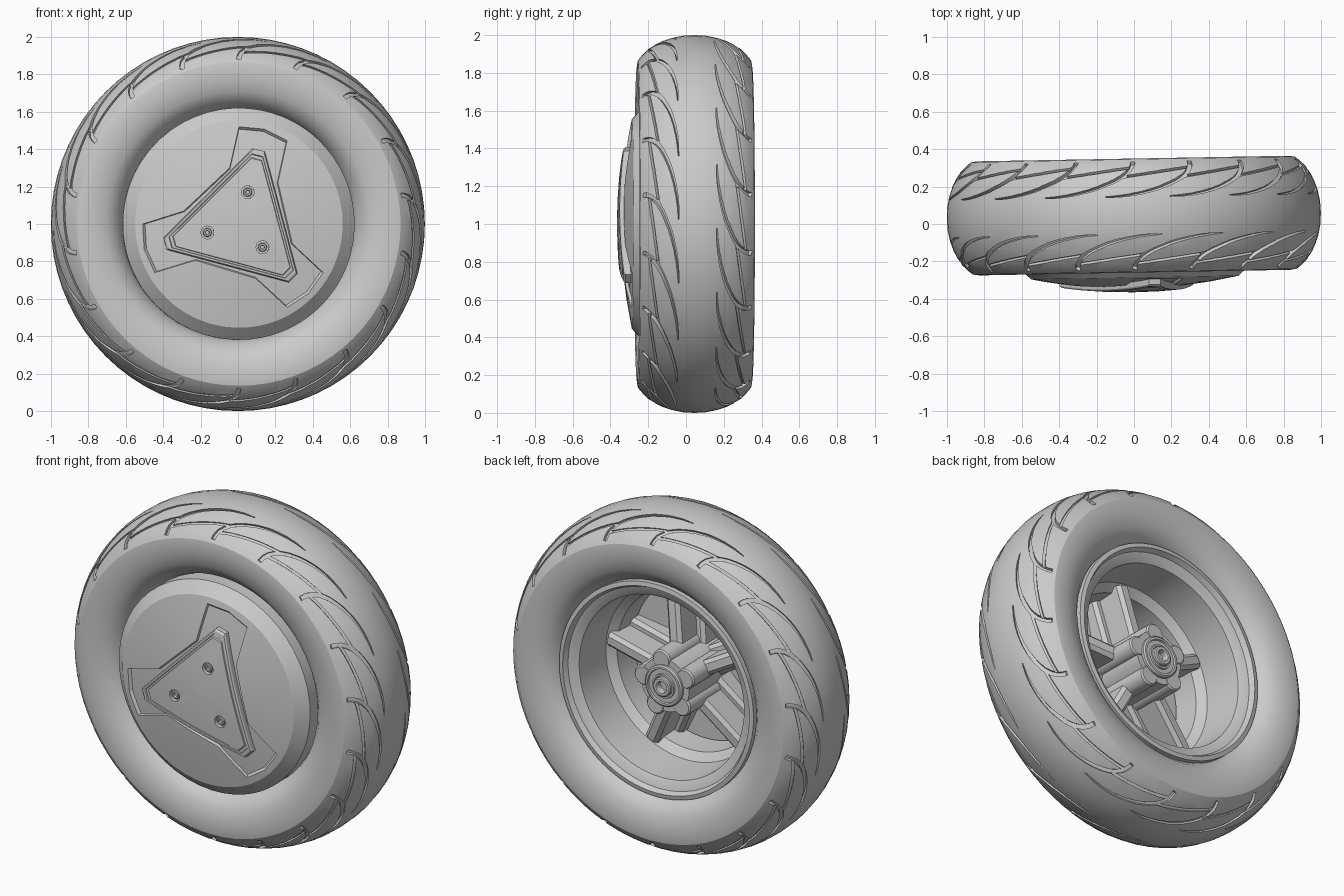
import bpy, bmesh, math
from mathutils import Matrix, Vector

if "Cube" in bpy.data.objects:
    bpy.data.objects.remove(bpy.data.objects["Cube"])

# wheel axis runs along y through z = 1, with a slight yaw
PLACE = Matrix.Translation((0, 0, 1)) @ Matrix.Rotation(0.018, 4, 'Z')
MID = 0.045          # y of the tyre's centre plane
TURN = 75            # direction of the first cover wing, degrees


def loft(name, parts, closed=False, angle=30):
    """Each part is a list of equal-length loops, bridged in order."""
    bm = bmesh.new()
    for loops in parts:
        rows = [[bm.verts.new(PLACE @ Vector(p)) for p in lp] for lp in loops]
        n = len(rows[0])
        for i in range(len(rows) if closed else len(rows) - 1):
            a, b = rows[i], rows[(i + 1) % len(rows)]
            for j in range(n):
                k = (j + 1) % n
                bm.faces.new((a[j], a[k], b[k], b[j]))
        if not closed:
            bm.faces.new(rows[0])
            bm.faces.new(rows[-1])
    bmesh.ops.recalc_face_normals(bm, faces=bm.faces)
    me = bpy.data.meshes.new(name)
    bm.to_mesh(me)
    bm.free()
    ob = bpy.data.objects.new(name, me)
    bpy.context.collection.objects.link(ob)
    smooth(ob, angle)
    return ob


def activate(ob):
    bpy.ops.object.select_all(action='DESELECT')
    ob.select_set(True)
    bpy.context.view_layer.objects.active = ob


def smooth(ob, angle=30):
    activate(ob)
    bpy.ops.object.shade_smooth_by_angle(angle=math.radians(angle))


def cut(ob, cutter):
    mod = ob.modifiers.new("cut", 'BOOLEAN')
    mod.operation, mod.solver, mod.object = 'DIFFERENCE', 'EXACT', cutter
    activate(ob)
    bpy.ops.object.modifier_apply(modifier=mod.name)
    bpy.data.objects.remove(cutter)


def ring(r, y, seg, cx=0, cz=0):
    return [(cx + r * math.sin(2 * math.pi * i / seg), y,
             cz + r * math.cos(2 * math.pi * i / seg)) for i in range(seg)]


def lathe(profile, seg=64, cx=0, cz=0):
    return [ring(r, y, seg, cx, cz) for r, y in profile]


def polar(deg, r):
    a = math.radians(deg)
    return Vector((r * math.cos(a), r * math.sin(a)))


# tyre body: crown and sidewall half profile as (offset from centre plane, radius)
CROWN = [(0, 1.0), (.06, .997), (.12, .985), (.17, .968), (.21, .948),
         (.25, .922), (.285, .885), (.30, .865)]
half = CROWN + [(.305, .83), (.30, .77), (.285, .71), (.26, .67), (.22, .635), (.17, .615)]
profile = [(r, MID + d) for d, r in half] + [(r, MID - d) for d, r in reversed(half[1:])]
tyre = loft("tyre", [lathe(profile, 72)], closed=True)


# tread grooves: tapered cutters that follow the crown
def crown_point(s, phi, side):
    i = min(int(s), len(CROWN) - 2)
    d, r = Vector(CROWN[i]).lerp(Vector(CROWN[i + 1]), s - i)
    out = Vector((d, r - .75)).normalized()
    phi *= side
    place = lambda d, r: Vector((r * math.sin(phi), -side * d, r * math.cos(phi)))
    return place(d, r) + Vector((0, MID, 0)), place(*out)


def groove(path, widths, side, depth=.018):
    pts = [crown_point(s, phi, side) for s, phi in path]
    loops = []
    for i, (p, n) in enumerate(pts):
        tan = pts[min(i + 1, len(pts) - 1)][0] - pts[max(i - 1, 0)][0]
        w = n.cross(tan).normalized() * widths[i]
        loops.append([p - w - n * depth, p + w - n * depth, p + w + n * .03, p - w + n * .03])
    return loops


COUNT, STEPS = 18, 12
long_cuts, short_cuts = [], []
for side in (1, -1):
    for k in range(COUNT):
        base = 2 * math.pi * k / COUNT
        arc = [math.pi / 2 * i / STEPS for i in range(STEPS + 1)]
        long_cuts.append(groove(
            [(6.15 - 4.45 * math.sin(a), base + .5 * (1 - math.cos(a))) for a in arc],
            [.002 + .010 * math.cos(a) ** .7 if a < 1.57 else .002 for a in arc], side))
        short_cuts.append(groove(
            [(5.2 - 1.3 * t / 6, base + .008 + .408 * t / 6) for t in range(7)],
            [.007] * 7, side, .014))
cut(tyre, loft("long_groove_cutter", long_cuts))
cut(tyre, loft("short_groove_cutter", short_cuts))
smooth(tyre, 28)

# rim barrel, open towards the back
loft("rim", [lathe([(.63, .20), (.63, .285), (.605, .29), (.59, .26), (.56, .25), (.535, .235),
                    (.52, .0), (.475, -.04), (.465, -.19), (.5, -.21), (.61, -.15)])], closed=True)


# front cover with a three-winged recess
def dome(r):
    return -.345 + .19 * r * r


def sampled(corners, n=10):
    return [a.lerp(b, i / n) for a, b in zip(corners, corners[1:] + corners[:1]) for i in range(n)]


def draped(outline, scale, lift):
    return [(p.x * scale, dome(p.length * scale) + lift, p.y * scale) for p in outline]


def rounded(outline, r, y):
    return [(p.x / p.length * r, y, p.y / p.length * r) for p in outline]


wings = sampled([polar(TURN + 120 * k + a, r) for k in range(3)
                 for a, r in ((-28, .305), (-15, .515), (0, .525), (15, .52), (24.5, .305))])
between = [p.lerp(p.normalized() * .555, .5) for p in wings]
loft("front_cover", [[draped(wings, s, .016) for s in (.05, .4, .7, .975)]
                     + [draped(wings, 1, 0), draped(between, 1, 0)]
                     + [rounded(wings, r, y) for r, y in
                        ((.555, dome(.555)), (.62, -.225), (.62, -.13), (.5, -.2), (.05, -.2))]])

# raised triangular plate with a stepped edge and three bolt holes
tri = sampled([polar(TURN + 120 * k + a, .411) for k in range(3) for a in (-4.5, 4.5)])
plate = loft("triangle_plate", [[draped(tri, s, h) for s, h in (
    (.05, .03), (1, .03), (1, -.012), (.975, -.02), (.93, -.02), (.92, -.014),
    (.88, -.014), (.87, -.02), (.5, -.02), (.05, -.02))]])
bolts = [polar(TURN + 120 * k, .176) for k in range(3)]
cut(plate, loft("bolt_hole_cutter", [lathe([(.034, -.5), (.034, -.335)], 24, b.x, b.y) for b in bolts]))
smooth(plate, 25)
loft("bolts", [lathe([(.024, -.32), (.024, -.35), (.02, -.354), (.012, -.354), (.01, -.343),
                      (.001, -.343)], 16, b.x, b.y) for b in bolts])

# hub with five lobes
lobes = [polar(8 + 72 * k, .145) for k in range(5)]
loft("hub", [lathe([(.155, -.21), (.155, .20)], 40)])
loft("hub_lobes", [lathe([(.058, -.205), (.058, .195), (.05, .203)], 20, c.x, c.y) for c in lobes])

# bearing and hollow axle
loft("bearing", [lathe([(.12, .17), (.12, .215), (.112, .222), (.10, .222), (.097, .212),
                        (.072, .212), (.07, .222), (.06, .222), (.06, .17)], 40)], closed=True)
loft("axle", [lathe([(.056, .15), (.056, .232), (.05, .238), (.034, .238), (.03, .232),
                     (.03, .15)], 32)], closed=True)


# spokes: chamfered bars from the hub to the barrel, each with a lower web
def bar(deg, r0, r1, width, y0, y1, chamfer=.02):
    u, loops = polar(deg, 1), []
    v = Vector((-u.y, u.x))
    for r, top in ((r0, y1), (r1, y1 - .06)):
        section = [(-width, y0), (width, y0), (width, top - chamfer), (width - chamfer, top),
                   (chamfer - width, top), (-width, top - chamfer)]
        loops.append([((u * r + v * w).x, y, (u * r + v * w).y) for w, y in section])
    return loops


loft("spokes", [bar(8 + 72 * k, .1, .5, .042, -.205, .08) for k in range(5)])
loft("spoke_webs", [bar(8 + 72 * k, .1, .48, .085, -.205, -.08) for k in range(5)])
